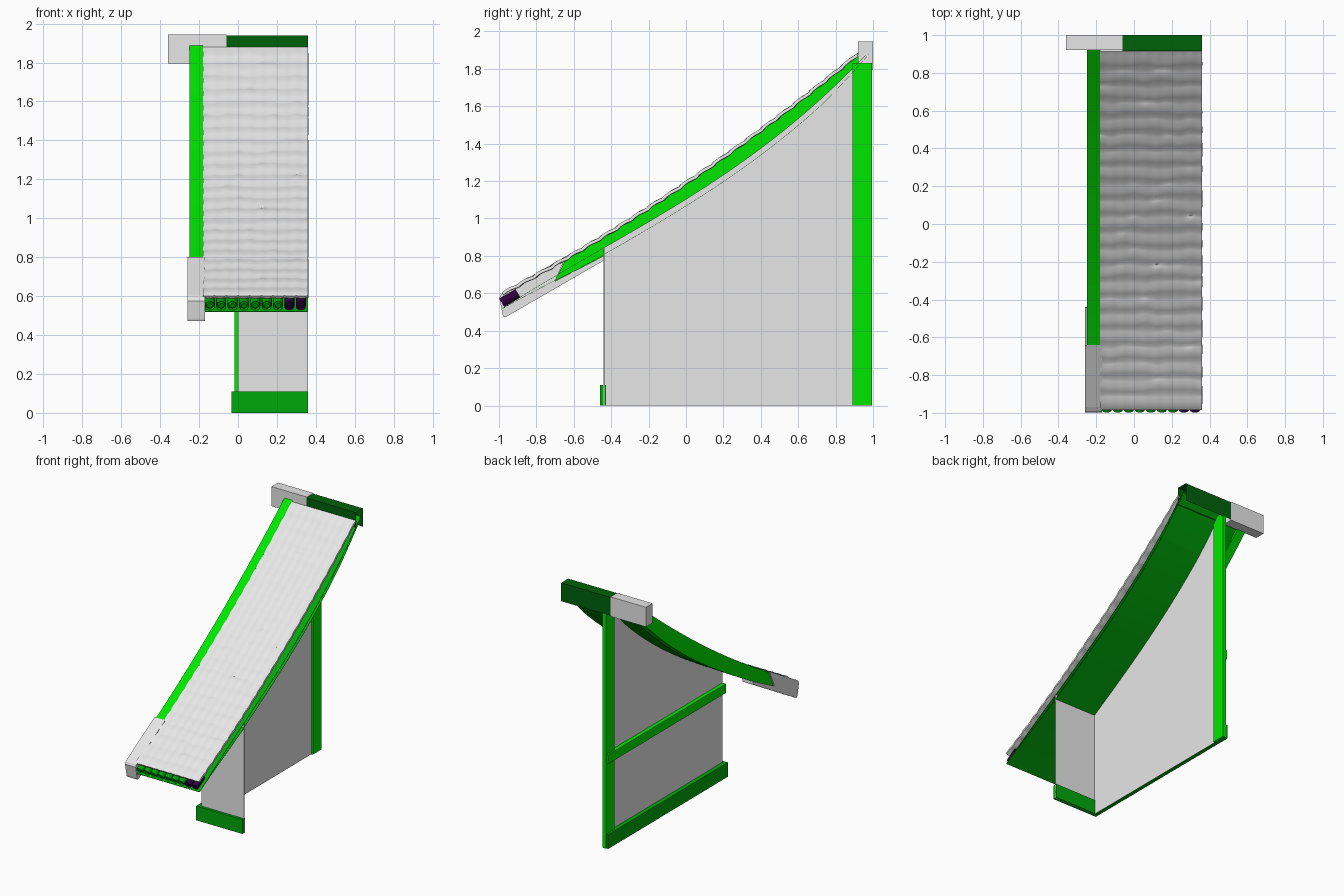
import bpy, bmesh, math, random
from mathutils import Matrix

random.seed(4)
cube = bpy.data.objects.get("Cube")
if cube:
    bpy.data.objects.remove(cube, do_unlink=True)


def material(name, rgb):
    m = bpy.data.materials.new(name)
    m.use_nodes = True
    m.diffuse_color = (*rgb, 1)
    m.node_tree.nodes["Principled BSDF"].inputs["Base Color"].default_value = (*rgb, 1)
    return m


GREY = material("light grey", (0.8, 0.8, 0.8))
BRIGHT = material("bright green", (0, 0.8, 0))
MID = material("mid green", (0, 0.39, 0.003))
DARK = material("dark green", (0, 0.12, 0.003))
PURPLE = material("dark purple", (0.03, 0, 0.055))


def finish(name, bm, mats):
    mesh = bpy.data.meshes.new(name)
    bm.to_mesh(mesh)
    bm.free()
    for m in mats:
        mesh.materials.append(m)
    ob = bpy.data.objects.new(name, mesh)
    bpy.context.collection.objects.link(ob)
    return ob


def box(name, xs, ys, zs, mat, open_sides=()):
    """Box from ranges; open_sides lists outward normals to leave open."""
    bm = bmesh.new()
    bmesh.ops.create_cube(bm, size=1)
    drop = [f for f in bm.faces if tuple(round(c) for c in f.normal) in open_sides]
    bmesh.ops.delete(bm, geom=drop, context="FACES")
    for v in bm.verts:
        v.co = [sum(r) / 2 + c * (r[1] - r[0]) for c, r in zip(v.co, (xs, ys, zs))]
    return finish(name, bm, [mat])


def prism(name, outline, x0, x1, mat):
    """Side outline of (y, z) points pushed from x0 to x1; flat sheet if equal."""
    bm = bmesh.new()
    face = bm.faces.new([bm.verts.new((x0, y, z)) for y, z in outline])
    if x1 != x0:
        out = bmesh.ops.extrude_face_region(bm, geom=[face])
        for v in out["geom"]:
            if isinstance(v, bmesh.types.BMVert):
                v.co.x = x1
    bmesh.ops.recalc_face_normals(bm, faces=bm.faces)
    return finish(name, bm, [mat])


# Sagging roof curves
def deck_z(y):
    return 0.508 + 0.686 * (y + 1) - (0.1 + 0.08 * y) * (y + 1) * (0.9 - y)


def lining_z(y):
    return deck_z(y) - 0.036 * min(1, (y + 0.99) / 0.45, (1.12 - y) / 0.4)


def tile_z(y):
    return 0.595 + 0.673 * (y + 1) - 0.078 * (y + 1) * (0.92 - y)


def steps(a, b, n):
    return [a + (b - a) * i / n for i in range(n + 1)]


RIGHT = 0.36
FRONT_Y = -0.44

# Walls: open at the back and on the cut side
prism("side_wall", [(0.9, 0), (FRONT_Y, 0)]
      + [(y, deck_z(y)) for y in steps(FRONT_Y, 0.9, 20)], 0, 0, GREY)
prism("front_wall", [(FRONT_Y, 0), (FRONT_Y + 0.004, 0),
      (FRONT_Y + 0.004, deck_z(FRONT_Y)), (FRONT_Y, deck_z(FRONT_Y))], 0, RIGHT, GREY)

# Timber frame on the walls
box("back_post", (-0.018, 0.012), (0.89, 0.995), (0, 1.83), BRIGHT)
box("middle_rail", (-0.03, -0.001), (FRONT_Y, 0.99), (0.65, 0.72), BRIGHT)
box("side_base_board", (-0.033, -0.001), (-0.455, 0.99), (0, 0.11), MID)
box("front_base_board", (-0.033, RIGHT), (-0.46, -0.428), (0, 0.11), MID)

# Roof deck and the lining below it: thin curved sheets, open at the cut side
ys = steps(-0.98, 0.975, 24)
for name, curve in (("roof_deck", deck_z), ("roof_lining", lining_z)):
    prism(name, [(y, curve(y)) for y in ys]
          + [(y, curve(y) - 0.002) for y in reversed(ys)], -0.18, RIGHT, MID)

# Gable board with slanted lower end
ys = steps(-0.64, 0.93, 20)
prism("gable_board", [(-0.7, 0.665)] + [(y, tile_z(y)) for y in ys]
      + [(y, deck_z(y) - 0.045) for y in reversed(steps(-0.44, 0.93, 20))],
      -0.25, -0.18, BRIGHT)

# Notched end cap of the gable board, rounded at the eave
prism("gable_end_cap", [(-0.998, 0.575), (-0.99, 0.593), (-0.97, 0.608), (-0.64, 0.8),
                        (-0.7, 0.665), (-0.44, 0.8), (-0.44, 0.775), (-0.965, 0.472),
                        (-0.975, 0.472), (-0.98, 0.485)],
      -0.26, -0.17, GREY)

# Tile covering: softly rippled courses with slightly uneven tiles
COURSES, COLUMNS, SUB = 22, 9, 4
bm = bmesh.new()
rows = []
course = 1.895 / COURSES
for i in range(COURSES):
    jitter = [random.uniform(-0.008, 0.008) for _ in range(COLUMNS + 1)]
    for part, lift in ((0, 0.0), (0.2, 0.007), (0.5, 0.008), (0.8, 0.003)):
        row = []
        for k in range(COLUMNS * SUB + 1):
            x = -0.18 + 0.54 * k / (COLUMNS * SUB)
            a, t = divmod(k, SUB)
            shift = jitter[a] + (jitter[min(a + 1, COLUMNS)] - jitter[a]) * t / SUB
            y = -0.985 + (i + part) * course + (shift if i else 0)
            wave = 0.0015 * math.cos(math.tau * t / SUB)
            row.append(bm.verts.new((x, y, tile_z(y) + lift + wave - 0.002)))
        rows.append(row)
rows.append([bm.verts.new((v.co.x, 0.912, tile_z(0.912))) for v in rows[-1]])
for r0, r1 in zip(rows, rows[1:]):
    for k in range(len(r0) - 1):
        bm.faces.new((r0[k], r0[k + 1], r1[k + 1], r1[k])).smooth = True
tiles = finish("roof_tiles", bm, [GREY])
thick = tiles.modifiers.new("thickness", "SOLIDIFY")
thick.thickness = 0.016
thick.offset = -1
sharp = tiles.modifiers.new("sharp_rim", "EDGE_SPLIT")
sharp.split_angle = math.radians(50)

# Round tile ends along the eave, with a raised ring and a hollow centre
slope = math.atan(0.58)
for i in range(9):
    x = -0.145 + i * 0.0585
    bm = bmesh.new()
    bmesh.ops.create_cone(bm, cap_ends=True, segments=16, radius1=0.026,
                          radius2=0.026, depth=0.1)
    front = [f for f in bm.faces if f.normal.z < -0.9]
    for width, depth in ((0.006, 0.008), (0.006, -0.005)):
        bmesh.ops.inset_region(bm, faces=front, thickness=width)
        bmesh.ops.translate(bm, verts=front[0].verts, vec=(0, 0, depth))
    bm.transform(Matrix.Translation((x, -0.942, 0.575))
                 @ Matrix.Rotation(slope - math.pi / 2, 4, "X"))
    finish(f"eave_tile_end_{i + 1}", bm, [PURPLE if i > 6 else MID])

# Ridge: hollow beam and its solid end block
box("ridge_beam", (-0.06, RIGHT), (0.915, 1.0), (1.8, 1.94), DARK,
    open_sides=((1, 0, 0), (-1, 0, 0), (0, 0, -1)))
box("ridge_end_block", (-0.36, -0.06), (0.92, 1.0), (1.795, 1.945), GREY)
